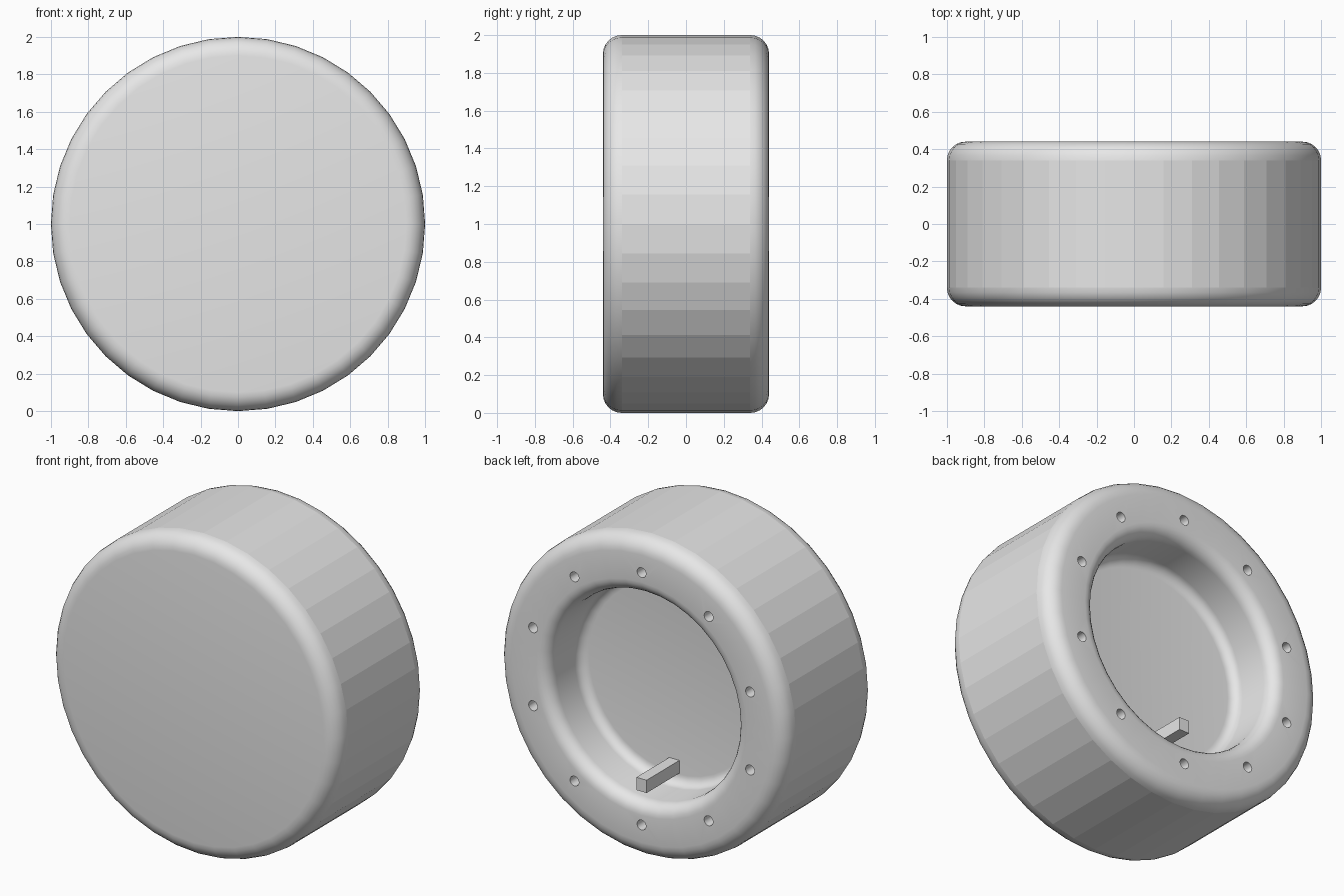
import bpy, bmesh, math
from mathutils import Vector, Matrix

if "Cube" in bpy.data.objects:
    bpy.data.objects.remove(bpy.data.objects["Cube"])

SEGMENTS = 40
HALF = 0.44          # half thickness along y
CENTRE = Vector((0, 0, 1))

grey = bpy.data.materials.new("plain_grey")
grey.diffuse_color = (0.8, 0.8, 0.8, 1)
grey.use_nodes = True
grey.node_tree.nodes["Principled BSDF"].inputs["Base Color"].default_value = grey.diffuse_color


def new_object(name, bm):
    bmesh.ops.recalc_face_normals(bm, faces=bm.faces)
    mesh = bpy.data.meshes.new(name)
    bm.to_mesh(mesh)
    bm.free()
    mesh.materials.append(grey)
    obj = bpy.data.objects.new(name, mesh)
    bpy.context.collection.objects.link(obj)
    return obj


def arc(r, y, radius, start, end, steps=6):
    """Profile points (r, y) on an arc, angles in degrees."""
    pts = []
    for i in range(steps + 1):
        t = math.radians(start + (end - start) * i / steps)
        pts.append((r + radius * math.cos(t), y + radius * math.sin(t)))
    return pts


# Drum: rounded outer edges, open back with rounded lip and filleted floor
OUTER, LIP, FILLET = 0.1, 0.08, 0.06
WALL_R, FLOOR_Y = 0.65, 0.115
profile = [(0, -HALF)]
profile += arc(1 - OUTER, -HALF + OUTER, OUTER, -90, 0)
profile += arc(1 - OUTER, HALF - OUTER, OUTER, 0, 90)
profile += arc(WALL_R + LIP, HALF - LIP, LIP, 90, 180)
profile += arc(WALL_R - FILLET, FLOOR_Y + FILLET, FILLET, 0, -90)
profile += [(0, FLOOR_Y)]

bm = bmesh.new()
verts = [bm.verts.new((r, y, 1)) for r, y in profile]
edges = [bm.edges.new(pair) for pair in zip(verts, verts[1:])]
bmesh.ops.spin(bm, geom=verts + edges, cent=CENTRE, axis=(0, 1, 0),
               angle=math.tau, steps=SEGMENTS, use_duplicate=False)
bmesh.ops.remove_doubles(bm, verts=bm.verts, dist=0.0005)
drum = new_object("drum", bm)

# Ring of ten blind screw holes cut in the back rim
bm = bmesh.new()
for i in range(10):
    a = math.radians(18 + 36 * i)
    place = (Matrix.Translation((0.79 * math.cos(a), HALF, 1 + 0.79 * math.sin(a)))
             @ Matrix.Rotation(math.pi / 2, 4, 'X'))
    bmesh.ops.create_cone(bm, cap_ends=True, segments=16, radius1=0.031,
                          radius2=0.031, depth=0.2, matrix=place)
cutter = new_object("hole_cutter", bm)
cutter.hide_render = True

cut = drum.modifiers.new("screw_holes", 'BOOLEAN')
cut.operation = 'DIFFERENCE'
cut.solver = 'EXACT'
cut.object = cutter
bpy.context.view_layer.objects.active = drum
drum.select_set(True)
bpy.ops.object.modifier_apply(modifier=cut.name)
bpy.data.objects.remove(cutter)

# Smooth rounded edges, faceted outer band
bpy.ops.object.shade_smooth_by_angle(angle=math.radians(30))
for face in drum.data.polygons:
    radial = (face.center - Vector((0, face.center.y, 1))).length
    if radial > 0.98 and abs(face.normal.y) < 0.02:
        face.use_smooth = False

# Square peg standing on the cavity floor, flush with the back
bm = bmesh.new()
start = FLOOR_Y - 0.01
size = (0.07, HALF - start, 0.08)
bmesh.ops.create_cube(bm, size=1, matrix=Matrix.Translation((0, (HALF + start) / 2, 0.46))
                      @ Matrix.Diagonal((*size, 1)))
new_object("peg", bm)
